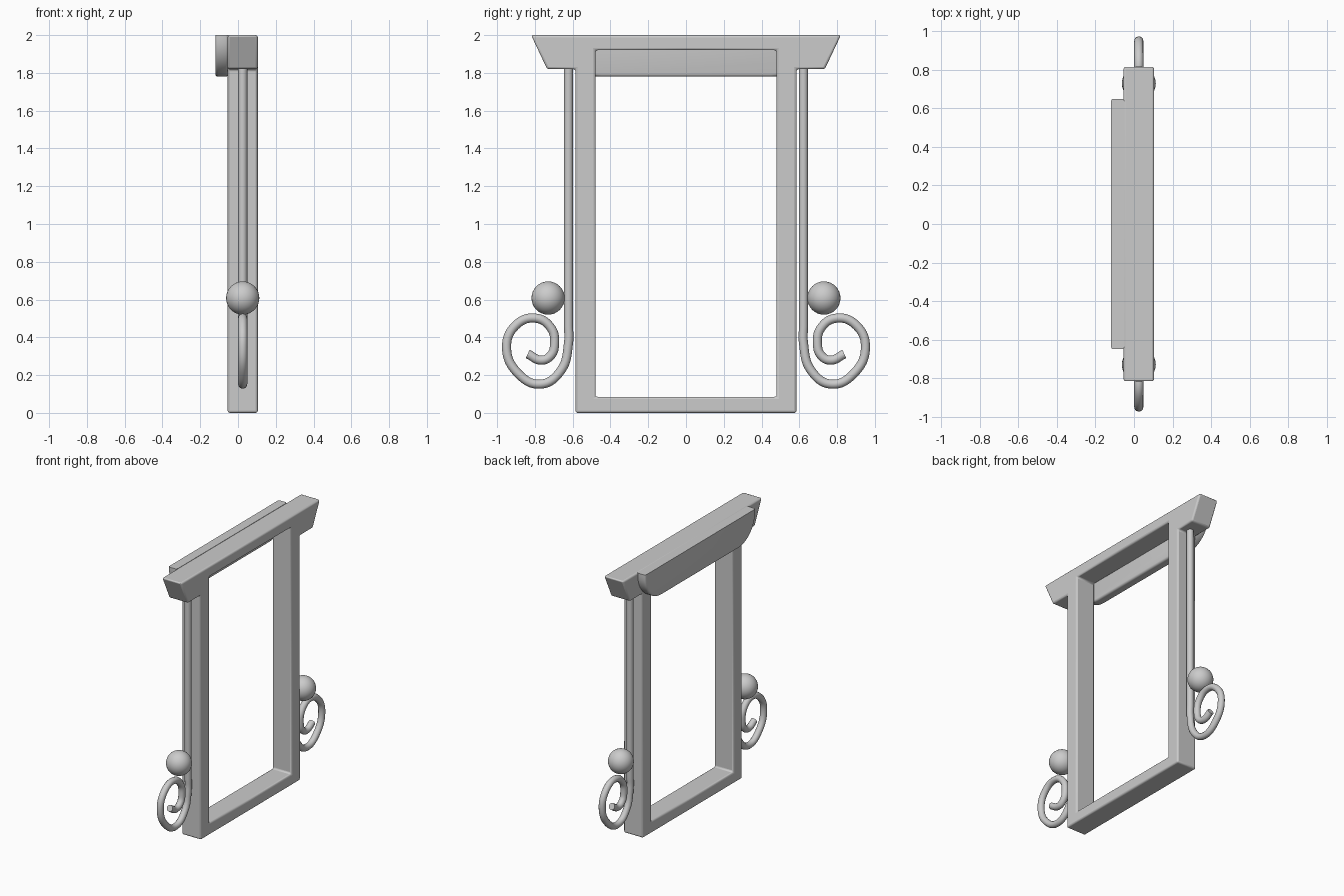
import bpy, bmesh, math

if "Cube" in bpy.data.objects:
    bpy.data.objects.remove(bpy.data.objects["Cube"])

X_MID = 0.025  # centre of the frame's thickness


def prism(pts, x0, x1):
    """Extrude a (y, z) outline along x."""
    bm = bmesh.new()
    face = bm.faces.new([bm.verts.new((x0, y, z)) for y, z in pts])
    ext = bmesh.ops.extrude_face_region(bm, geom=[face])["geom"]
    verts = [g for g in ext if isinstance(g, bmesh.types.BMVert)]
    bmesh.ops.translate(bm, verts=verts, vec=(x1 - x0, 0, 0))
    bmesh.ops.recalc_face_normals(bm, faces=bm.faces)
    return bm


def make_object(name, bm):
    me = bpy.data.meshes.new(name)
    bm.to_mesh(me)
    bm.free()
    ob = bpy.data.objects.new(name, me)
    bpy.context.collection.objects.link(ob)
    return ob


def smooth(ob, angle=35):
    bpy.ops.object.select_all(action='DESELECT')
    ob.select_set(True)
    bpy.context.view_layer.objects.active = ob
    bpy.ops.object.shade_smooth_by_angle(angle=math.radians(angle))


# Frame: half outline with flared lintel, mirrored and bevelled
half = [(0, 0), (0.585, 0), (0.585, 1.82), (0.735, 1.82), (0.82, 2.0), (0, 2.0),
        (0, 1.92), (0.48, 1.92), (0.48, 0.085), (0, 0.085)]
bm = prism(half, -0.055, 0.105)
caps = [f for f in bm.faces if all(abs(v.co.y) < 1e-5 for v in f.verts)]
bmesh.ops.delete(bm, geom=caps, context='FACES_ONLY')
frame = make_object("frame", bm)
mirror = frame.modifiers.new("mirror", 'MIRROR')
mirror.use_axis = (False, True, False)
bevel = frame.modifiers.new("bevel", 'BEVEL')
bevel.width = 0.012
bevel.segments = 3
bevel.limit_method = 'ANGLE'
smooth(frame)

# Rear header panel with large rounded lower corners and a softened rim
r = 0.2
arc = [(0.45 + r * math.sin(a), 1.98 - r * math.cos(a))
       for a in (math.pi / 2 * i / 12 for i in range(13))]
side = arc + [(0.65, 2.0)]
bm = prism(side + [(-y, z) for y, z in reversed(side)], -0.12, -0.05)
rim = [e for e in bm.edges
       if abs(e.verts[0].co.x - e.verts[1].co.x) < 1e-5
       and not all(v.co.z > 1.999 for v in e.verts)]
bmesh.ops.bevel(bm, geom=rim, offset=0.015, segments=3, profile=0.5, affect='EDGES')
smooth(make_object("header_panel", bm))

# Side rods ending in scrolls, each with a ball on top
scroll = [(0.622, 1.83), (0.622, 0.46), (0.622, 0.37), (0.662, 0.225), (0.77, 0.152),
          (0.89, 0.21), (0.95, 0.345), (0.905, 0.46), (0.80, 0.502), (0.715, 0.45),
          (0.696, 0.365), (0.715, 0.305), (0.765, 0.279), (0.838, 0.312)]
for label, s in (("left", -1), ("right", 1)):
    cu = bpy.data.curves.new(label + "_scroll_rod", 'CURVE')
    cu.dimensions = '3D'
    cu.bevel_depth = 0.024
    cu.bevel_resolution = 4
    cu.use_fill_caps = True
    cu.resolution_u = 8
    sp = cu.splines.new('BEZIER')
    sp.bezier_points.add(len(scroll) - 1)
    for i, (p, (y, z)) in enumerate(zip(sp.bezier_points, scroll)):
        p.co = (X_MID, s * y, z)
        kind = 'VECTOR' if i < 2 else 'AUTO'
        p.handle_left_type = p.handle_right_type = kind
    rod = bpy.data.objects.new(label + "_scroll_rod", cu)
    bpy.context.collection.objects.link(rod)

    bpy.ops.mesh.primitive_uv_sphere_add(segments=32, ring_count=16, radius=0.088,
                                         location=(X_MID, s * 0.73, 0.608))
    ball = bpy.context.object
    ball.name = label + "_ball"
    smooth(ball)
